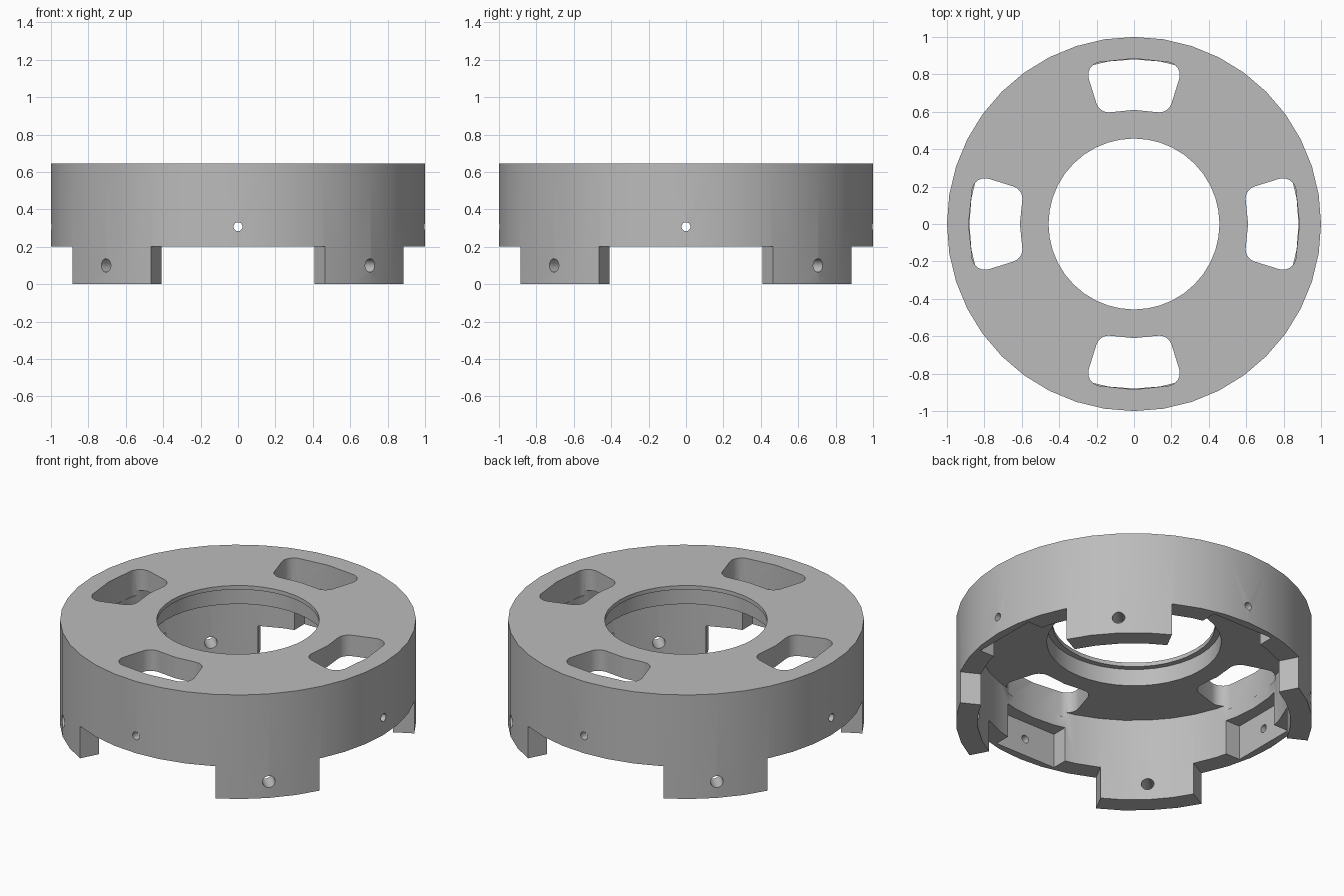
import bpy
import bmesh
from math import radians, sin, cos, asin, pi
from mathutils import Matrix, Vector

if "Cube" in bpy.data.objects:
    bpy.data.objects.remove(bpy.data.objects["Cube"])

TOP, PLATE, RIM = 0.645, 0.515, 0.2      # top face, plate underside, wall bottom
INNER = 0.88                             # inner wall radius

grey = bpy.data.materials.new("plain grey")
grey.use_nodes = True
COLOUR = (0.5, 0.5, 0.5, 1)
grey.diffuse_color = COLOUR
grey.node_tree.nodes["Principled BSDF"].inputs["Base Color"].default_value = COLOUR


def finish(bm, name):
    bmesh.ops.recalc_face_normals(bm, faces=bm.faces)
    mesh = bpy.data.meshes.new(name)
    bm.to_mesh(mesh)
    bm.free()
    mesh.materials.append(grey)
    obj = bpy.data.objects.new(name, mesh)
    bpy.context.collection.objects.link(obj)
    return obj


def lathe(name, profile, steps):
    bm = bmesh.new()
    verts = [bm.verts.new((r, 0, z)) for r, z in profile]
    edges = [bm.edges.new((v, verts[i - 1])) for i, v in enumerate(verts)]
    bmesh.ops.spin(bm, geom=verts + edges, axis=(0, 0, 1), cent=(0, 0, 0),
                   angle=2 * pi, steps=steps, use_merge=True)
    bmesh.ops.remove_doubles(bm, verts=bm.verts, dist=1e-5)
    return finish(bm, name)


def four_prisms(name, outline, low, high):
    """Extrude an outline drawn around +x, repeated on the four axes."""
    bm = bmesh.new()
    for k in range(4):
        turn = Matrix.Rotation(k * pi / 2, 3, "Z")
        face = bm.faces.new([bm.verts.new(turn @ Vector((x, y, low))) for x, y in outline])
        out = bmesh.ops.extrude_face_region(bm, geom=[face])
        moved = [v for v in out["geom"] if isinstance(v, bmesh.types.BMVert)]
        bmesh.ops.translate(bm, vec=(0, 0, high - low), verts=moved)
    return finish(bm, name)


def four_drills(name, radius, z, start):
    bm = bmesh.new()
    for k in range(4):
        place = (Matrix.Rotation(start + k * pi / 2, 4, "Z")
                 @ Matrix.Translation((0.95, 0, z)) @ Matrix.Rotation(pi / 2, 4, "Y"))
        bmesh.ops.create_cone(bm, cap_ends=True, segments=20, radius1=radius,
                              radius2=radius, depth=0.3, matrix=place)
    return finish(bm, name)


def rounded_sector(r_in, r_out, half, fillet):
    """Ring sector around +x with filleted corners."""
    a_out = half - asin(fillet / (r_out - fillet))
    a_in = half - asin(fillet / (r_in + fillet))
    upper = []
    for r, a, first, last in ((r_out - fillet, a_out, a_out, half + pi / 2),
                              (r_in + fillet, a_in, half + pi / 2, a_in + pi)):
        for i in range(7):
            t = first + (last - first) * i / 6
            upper.append((r * cos(a) + fillet * cos(t), r * sin(a) + fillet * sin(t)))
    lower = [(x, -y) for x, y in reversed(upper)]
    return upper + [(r_in, 0)] + lower + [(r_out, 0)]


# Housing: stepped central opening, top plate, outer wall
housing = lathe("housing", [(0.457, TOP), (1, TOP), (1, 0), (INNER, 0), (INNER, PLATE),
                            (0.49, PLATE), (0.49, 0.62), (0.457, 0.62)], 40)

# Gaps between the legs
gap_angle = radians(27.7)
gx, gy = 1.3 * cos(gap_angle), 1.3 * sin(gap_angle)
near = 0.5
gaps = four_prisms("leg_gap_cutter", [(near * cos(gap_angle), -near * sin(gap_angle)),
                                      (gx, -gy), (gx, gy),
                                      (near * cos(gap_angle), near * sin(gap_angle))], -0.1, RIM)

# Slots in the plate, flat pockets inside the wall, screw holes
slots = four_prisms("slot_cutter", rounded_sector(0.61, 0.885, radians(17.3), 0.07),
                    PLATE - 0.03, TOP + 0.1)
pockets = four_prisms("pocket_cutter", [(0.8, -0.21), (0.95, -0.21), (0.95, 0.21), (0.8, 0.21)],
                      RIM - 0.05, 0.415)
wall_holes = four_drills("wall_hole_cutter", 0.024, 0.307, 0)
leg_holes = four_drills("leg_hole_cutter", 0.036, 0.1, pi / 4)

bpy.context.view_layer.objects.active = housing
for cutter in (gaps, slots, pockets, wall_holes, leg_holes):
    cutter.hide_render = True
    cut = housing.modifiers.new(cutter.name, "BOOLEAN")
    cut.operation, cut.solver, cut.object = "DIFFERENCE", "EXACT", cutter
    bpy.ops.object.modifier_apply(modifier=cut.name)
    bpy.data.objects.remove(cutter)

# Smooth round walls, sharp edges
bpy.ops.object.select_all(action="DESELECT")
housing.select_set(True)
bpy.ops.object.shade_smooth_by_angle(angle=radians(30))
